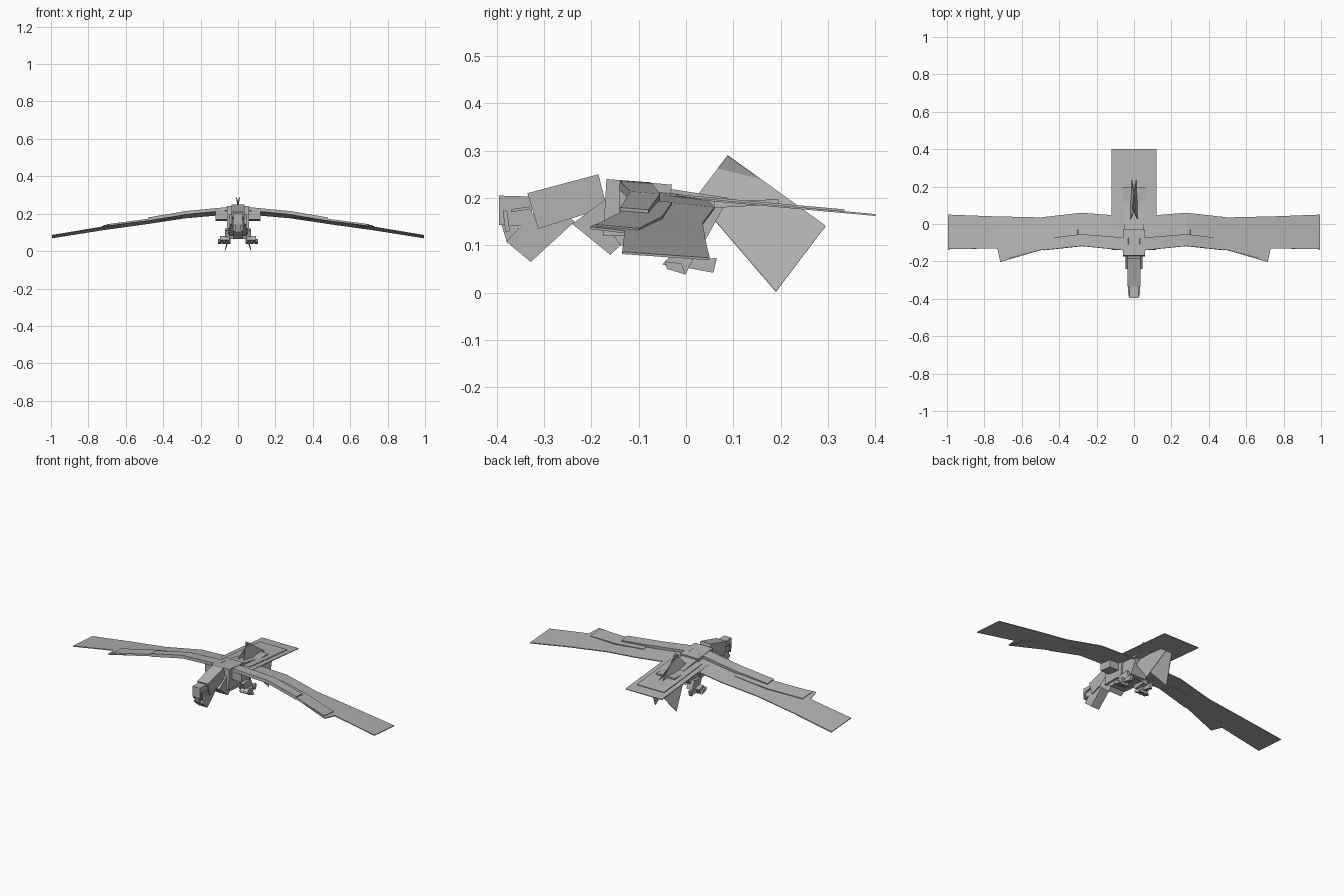
import bpy, bmesh
from mathutils import Vector

if "Cube" in bpy.data.objects:
    bpy.data.objects.remove(bpy.data.objects["Cube"], do_unlink=True)

GREY = (0.45, 0.45, 0.45, 1)
mat = bpy.data.materials.new("feather_grey")
mat.use_nodes = True
mat.diffuse_color = GREY
mat.node_tree.nodes["Principled BSDF"].inputs["Base Color"].default_value = GREY


def finish(name, bm, mirror=False, thickness=0):
    bmesh.ops.recalc_face_normals(bm, faces=bm.faces)
    mesh = bpy.data.meshes.new(name)
    bm.to_mesh(mesh)
    bm.free()
    mesh.materials.append(mat)
    ob = bpy.data.objects.new(name, mesh)
    bpy.context.collection.objects.link(ob)
    if thickness:
        mod = ob.modifiers.new("Thickness", "SOLIDIFY")
        mod.thickness = thickness
        mod.offset = 0
    if mirror:
        ob.modifiers.new("Mirror", "MIRROR")
    return ob


def prism(name, profile, x0, x1, mirror=False):
    """Side profile of (y, z) points drawn out from x0 to x1."""
    bm = bmesh.new()
    face = bm.faces.new([bm.verts.new((x0, y, z)) for y, z in profile])
    out = bmesh.ops.extrude_face_region(bm, geom=[face])["geom"]
    verts = [v for v in out if isinstance(v, bmesh.types.BMVert)]
    bmesh.ops.translate(bm, verts=verts, vec=(x1 - x0, 0, 0))
    return finish(name, bm, mirror)


def strip(name, sections, thickness):
    """Mirrored surface through (x, front y, front z, back y, back z) sections."""
    bm = bmesh.new()
    rows = [(bm.verts.new((x, fy, fz)), bm.verts.new((x, by, bz)))
            for x, fy, fz, by, bz in sections]
    for (a, b), (c, d) in zip(rows, rows[1:]):
        bm.faces.new((a, b, d, c))
    return finish(name, bm, True, thickness)


# Wings, with raised covert plates along the front
strip("wing", [(.03, -.14, .222, .04, .2), (.28, -.113, .198, .06, .178),
               (.5, -.14, .162, .035, .145), (.715, -.203, .137, .04, .115),
               (.73, -.13, .128, .04, .113), (.995, -.135, .084, .05, .071)], .005)
strip("inner_covert", [(.03, -.143, .229, -.075, .224), (.28, -.118, .205, -.055, .2),
                       (.48, -.14, .171, -.08, .166)], .018)
strip("outer_covert", [(.3, -.116, .196, -.03, .186), (.5, -.14, .165, -.05, .157),
                       (.7, -.19, .139, -.1, .131)], .01)
prism("shoulder", [(-.14, .215), (-.06, .205), (-.06, .16), (-.14, .17)], .05, .12, True)

# Body
prism("back", [(-.168, .24), (-.03, .228), (-.04, .12), (-.175, .12)], -.06, .06)
prism("chest", [(-.24, .145), (-.16, .08), (-.05, .18), (-.12, .235)], -.045, .045)
prism("belly", [(-.17, .15), (-.03, .15), (.03, .085), (-.14, .1)], -.05, .05)
prism("rump", [(-.04, .22), (.09, .2), (.035, .1), (-.05, .1)], -.05, .05)

# Neck, head and beak
prism("neck", [(-.335, .21), (-.185, .25), (-.167, .18), (-.312, .135)], -.035, .035)
prism("throat", [(-.38, .108), (-.328, .065), (-.235, .15), (-.29, .2)], -.028, .028)
prism("head", [(-.395, .205), (-.33, .203), (-.32, .14), (-.395, .143)], -.025, .025)
prism("beak", [(-.39, .145), (-.35, .145), (-.365, .105), (-.378, .105)], -.016, .016)
prism("brow", [(-.37, .176), (-.33, .182), (-.33, .176), (-.37, .17)], .024, .032, True)
prism("cheek", [(-.387, .172), (-.378, .174), (-.372, .13), (-.381, .128)], .024, .03, True)

# Legs and talons
prism("thigh", [(-.05, .11), (.02, .12), (.04, .07), (-.03, .065)], .03, .07, True)
prism("foot", [(-.05, .06), (-.03, .08), (.015, .07), (0, .04)], .045, .095, True)
for i, x in enumerate((.04, .066, .092)):
    prism(f"toe_{i + 1}", [(-.045, .066), (-.01, .062), (0, .038), (-.04, .05)],
          x, x + .014, True)
prism("rear_toe", [(.005, .07), (.065, .073), (.058, .042), (.005, .052)], .06, .078, True)


# Tail fan: sloping flat plates
def tail_z(y):
    return .202 - .09 * y


for name, half, y0, y1, lift in (("tail_plate", .12, -.07, .4, 0),
                                 ("tail_upper_plate", .09, -.02, .335, .004)):
    prism(name, [(y0, tail_z(y0) + lift), (y1, tail_z(y1) + lift),
                 (y1, tail_z(y1) + lift - .004), (y0, tail_z(y0) + lift - .004)], -half, half)
prism("tail_cover", [(.06, .193), (.195, .197), (.195, .186), (.06, .179)], -.062, .062)

# Two leaning vanes that cross near their top
bm = bmesh.new()
bm.faces.new([bm.verts.new(Vector((x, y, z))) for x, y, z in
              ((-.01, .088, .29), (.02, .295, .141), (.07, .19, .002), (.022, .02, .2))])
finish("tail_vane", bm, True, .003)

# Stand the whole model on the ground
bpy.context.view_layer.update()
